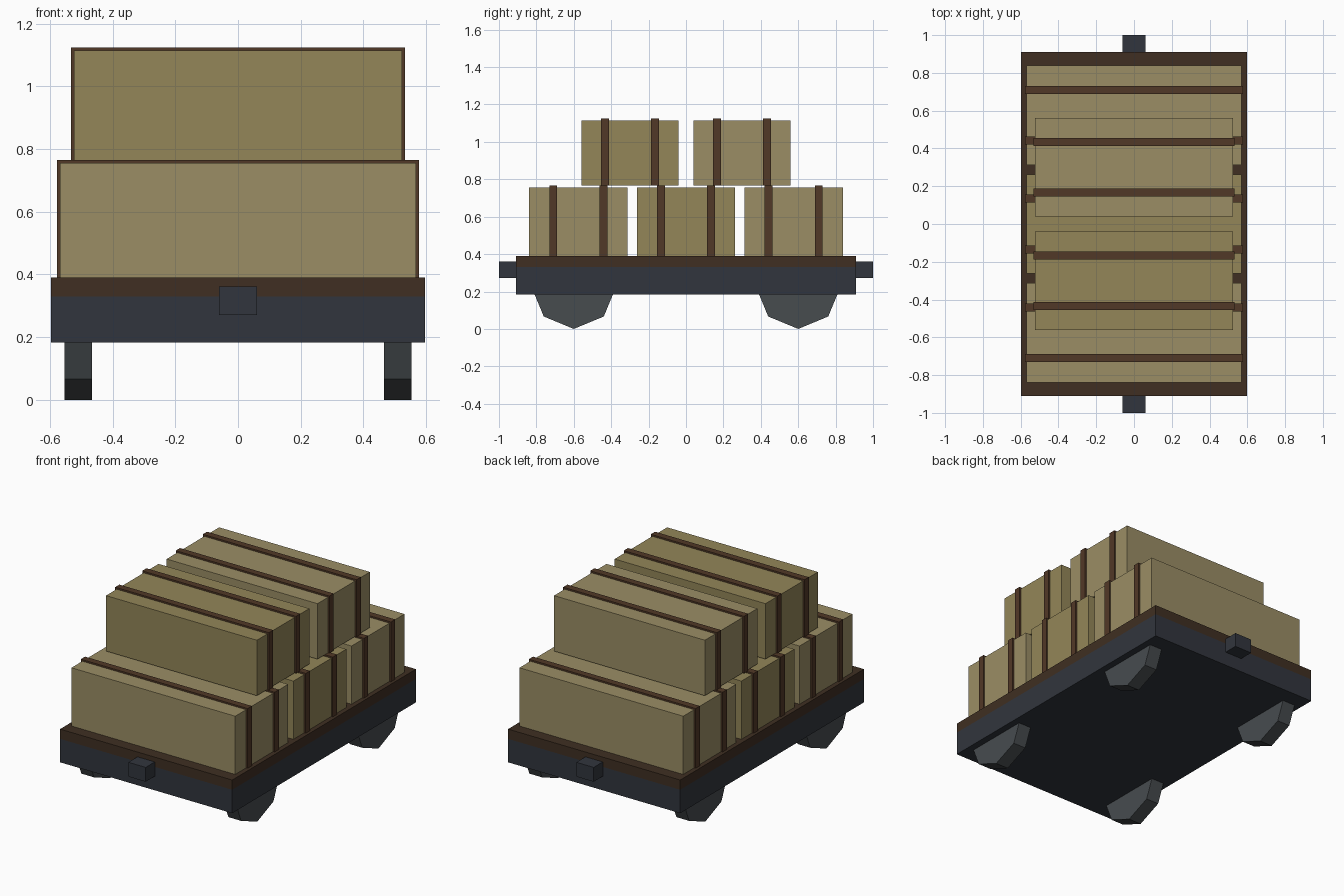
import bpy
import bmesh
from math import pi
from mathutils import Matrix

if "Cube" in bpy.data.objects:
    bpy.data.objects.remove(bpy.data.objects["Cube"])


def material(name, rgb):
    m = bpy.data.materials.new(name)
    m.diffuse_color = (*rgb, 1)
    m.use_nodes = True
    m.node_tree.nodes["Principled BSDF"].inputs["Base Color"].default_value = m.diffuse_color
    return m


METAL = material("dark_metal", (0.031, 0.036, 0.047))
WHEEL = material("wheel_iron", (0.063, 0.072, 0.078))
DECK = material("deck_wood", (0.050, 0.028, 0.016))
STRAP = material("strap_leather", (0.083, 0.040, 0.020))
LIGHT = material("light_crate", (0.328, 0.270, 0.130))
DARK = material("dark_crate", (0.292, 0.238, 0.098))


def finish(name, bm, mat):
    mesh = bpy.data.meshes.new(name)
    bm.to_mesh(mesh)
    bm.free()
    mesh.materials.append(mat)
    ob = bpy.data.objects.new(name, mesh)
    bpy.context.collection.objects.link(ob)
    return ob


def box(name, x, y, z, mat):
    """Box from (min, max) extents on each axis."""
    bm = bmesh.new()
    size = [b - a for a, b in (x, y, z)]
    mid = [(a + b) / 2 for a, b in (x, y, z)]
    bmesh.ops.create_cube(bm, size=1, matrix=Matrix.Translation(mid) @ Matrix.Diagonal((*size, 1)))
    return finish(name, bm, mat)


def wheel(name, x, y, radius, width):
    """Eight-sided wheel with a corner pointing straight down."""
    bm = bmesh.new()
    bmesh.ops.create_cone(
        bm, cap_ends=True, segments=8, radius1=radius, radius2=radius, depth=width,
        matrix=Matrix.Translation((x, y, radius)) @ Matrix.Rotation(pi / 2, 4, "Y"))
    return finish(name, bm, WHEEL)


def crate(name, y, half_x, depth, z0, z1, mat):
    """Crate with two straps standing slightly proud of its top and ends."""
    box(name, (-half_x, half_x), (y - depth / 2, y + depth / 2), (z0, z1), mat)
    for i, off in enumerate((-0.134, 0.134)):
        box(f"{name}_strap_{i + 1}", (-half_x - 0.01, half_x + 0.01),
            (y + off - 0.021, y + off + 0.021), (z0, z1 + 0.01), STRAP)


# Wagon bed
box("chassis", (-0.597, 0.597), (-0.91, 0.91), (0.183, 0.33), METAL)
box("deck", (-0.597, 0.597), (-0.91, 0.91), (0.33, 0.391), DECK)

# Couplers and wheels at both ends
for end, s in (("front", -1), ("back", 1)):
    box(f"{end}_coupler", (-0.06, 0.06), sorted((s * 0.90, s * 1.0)), (0.271, 0.361), METAL)
    for side, t in (("left", -1), ("right", 1)):
        wheel(f"{end}_{side}_wheel", t * 0.51, s * 0.6, 0.227, 0.088)

# Lower row of three crates, upper row of two
for i, (y, mat) in enumerate(((-0.576, LIGHT), (0, DARK), (0.576, LIGHT))):
    crate(f"lower_crate_{i + 1}", y, 0.568, 0.525, 0.391, 0.756, mat)
for i, (y, mat) in enumerate(((-0.3, DARK), (0.3, LIGHT))):
    crate(f"upper_crate_{i + 1}", y, 0.523, 0.52, 0.766, 1.114, mat)
